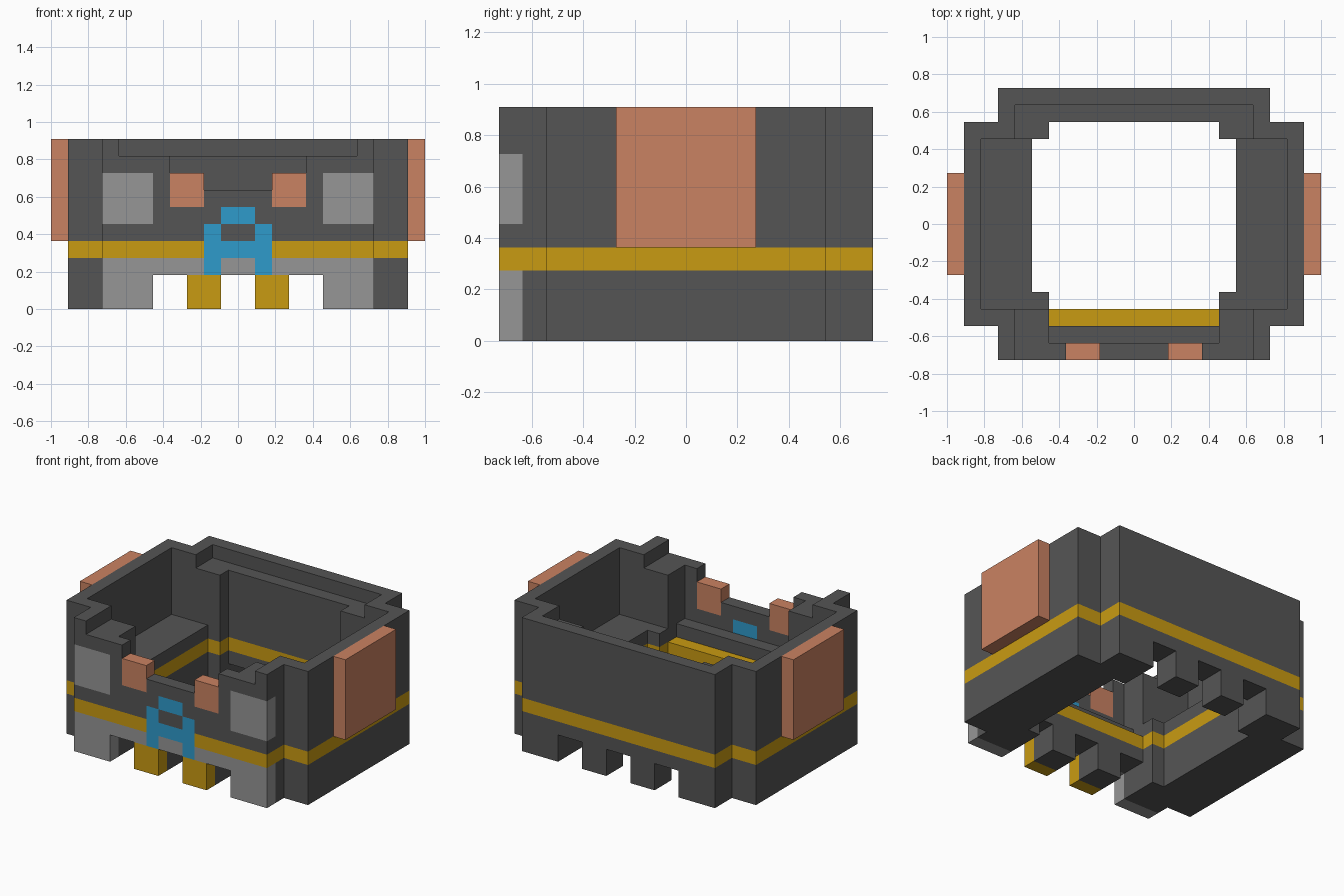
import bpy, bmesh, math
from mathutils import Vector

cube = bpy.data.objects.get("Cube")
if cube:
    bpy.data.objects.remove(cube, do_unlink=True)

U = 1 / 11  # size of one block


def material(name, color):
    m = bpy.data.materials.new(name)
    m.use_nodes = True
    m.diffuse_color = (*color, 1)
    m.node_tree.nodes["Principled BSDF"].inputs["Base Color"].default_value = (*color, 1)
    return m


charcoal = material("charcoal", (0.091, 0.091, 0.091))
grey = material("light grey", (0.305, 0.305, 0.305))
gold = material("gold", (0.584, 0.328, 0.006))
copper = material("copper", (0.591, 0.223, 0.122))
blue = material("blue", (0.028, 0.328, 0.597))

cells = {}


def fill(part, x, y, z, over=False):
    """Fill a block range, mirrored in x; part None carves, over recolours only."""
    for i in range(*x):
        for j in range(*y):
            for k in range(*z):
                for c in ((i, j, k), (-1 - i, j, k)):
                    if part is None:
                        cells.pop(c, None)
                    elif not over or c in cells:
                        cells[c] = part


# Shell: a stepped rectangular ring
fill("shell", (0, 8), (-8, 8), (0, 10))
fill("shell", (0, 10), (-6, 6), (0, 10))

# Lower opening, then the wider upper cavity
fill(None, (0, 6), (-4, 5), (0, 10))
fill(None, (0, 5), (-5, 6), (0, 10))
fill(None, (0, 9), (-5, 5), (5, 10))

# Recessed step along the back rim
fill(None, (0, 7), (5, 7), (9, 10))

# Front rim cut down in steps, with ledges behind it
fill(None, (0, 7), (-8, -5), (9, 10))
fill(None, (0, 5), (-7, -6), (5, 10))
fill(None, (0, 5), (-6, -5), (4, 10))
fill(None, (2, 4), (-8, -7), (8, 10))
fill(None, (0, 2), (-8, -7), (7, 10))

# Gaps between the feet, front and back
for y in ((-8, -4), (5, 8)):
    fill(None, (0, 1), y, (0, 2))
    fill(None, (3, 5), y, (0, 2))

# Grey panels on the front
fill("lower_front_panel", (0, 8), (-8, -7), (0, 3), True)
fill("upper_front_panel", (5, 8), (-8, -7), (5, 8), True)

# Gold band and front teeth
fill("band", (0, 10), (-8, 8), (3, 4), True)
fill("front_teeth", (1, 3), (-8, -7), (0, 2), True)

# Eyes and the blue mouthpiece between them
fill("eyes", (2, 4), (-8, -7), (6, 8))
fill("mouthpiece", (0, 1), (-8, -7), (5, 6))
fill("mouthpiece", (1, 2), (-8, -7), (2, 5))
fill("mouthpiece", (0, 1), (-8, -7), (3, 4))

# Raised side plates
fill("side_plates", (10, 11), (-3, 3), (4, 10))

colors = {"shell": charcoal, "lower_front_panel": grey, "upper_front_panel": grey,
          "band": gold, "front_teeth": gold, "eyes": copper,
          "mouthpiece": blue, "side_plates": copper}


def skin(name):
    """Make the visible faces of one part and merge the flat ones."""
    bm = bmesh.new()
    verts = {}
    for c, part in cells.items():
        if part != name:
            continue
        for axis in range(3):
            for side in (0, 1):
                n = list(c)
                n[axis] += 2 * side - 1
                if tuple(n) in cells:
                    continue
                ring = []
                for a, b in ((0, 0), (1, 0), (1, 1), (0, 1)):
                    p = list(c)
                    p[axis] += side
                    p[(axis + 1) % 3] += a
                    p[(axis + 2) % 3] += b
                    key = tuple(p)
                    if key not in verts:
                        verts[key] = bm.verts.new(Vector(key) * U)
                    ring.append(verts[key])
                bm.faces.new(ring if side else ring[::-1])
    bmesh.ops.dissolve_limit(bm, angle_limit=math.radians(1),
                             verts=bm.verts[:], edges=bm.edges[:])
    mesh = bpy.data.meshes.new(name)
    bm.to_mesh(mesh)
    bm.free()
    mesh.materials.append(colors[name])
    bpy.context.collection.objects.link(bpy.data.objects.new(name, mesh))


for part_name in colors:
    skin(part_name)
